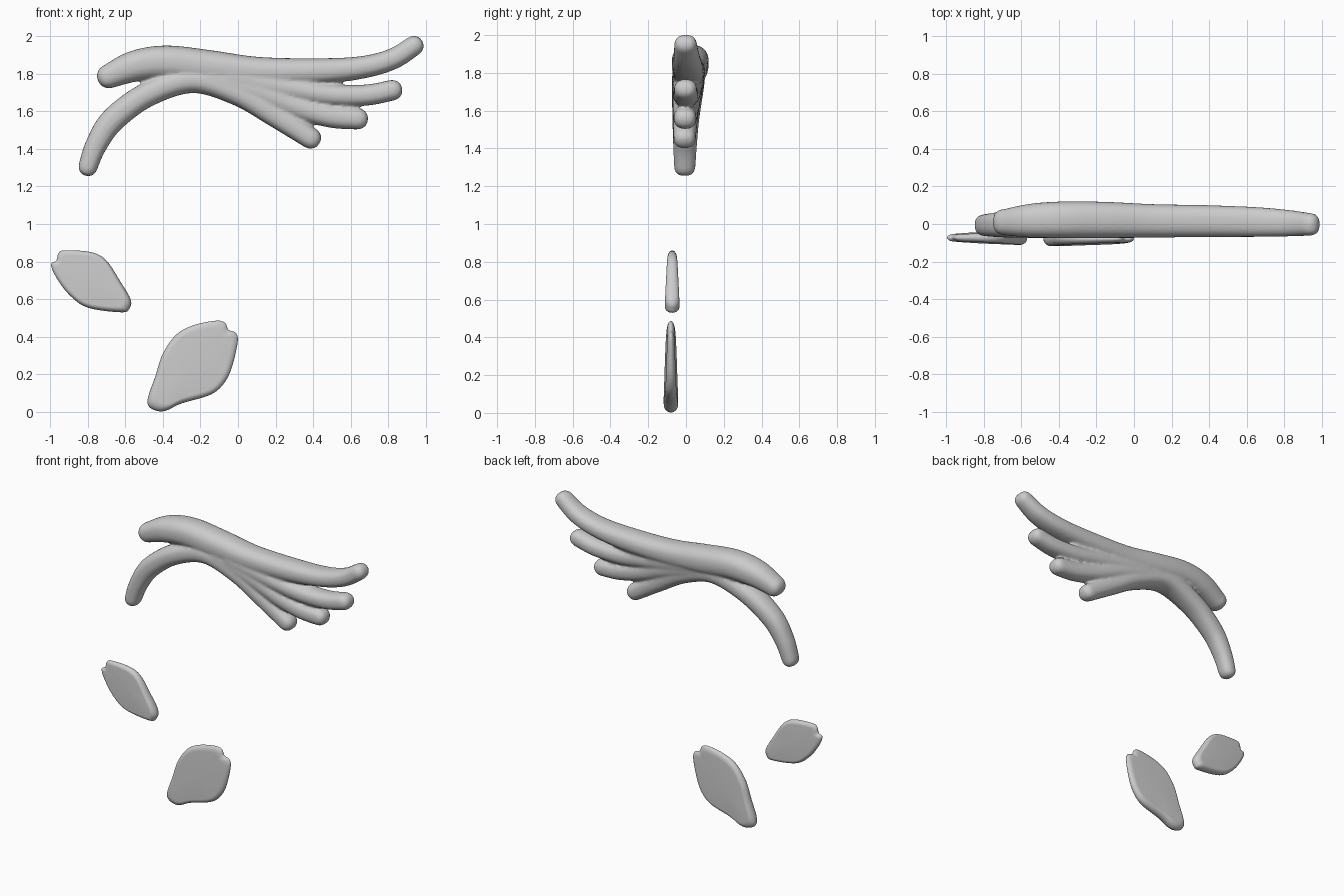
import bpy, bmesh, math
from mathutils import Vector

if "Cube" in bpy.data.objects:
    bpy.data.objects.remove(bpy.data.objects["Cube"])

grey = bpy.data.materials.new("light_grey")
grey.diffuse_color = (0.6, 0.6, 0.6, 1)
grey.use_nodes = True
grey.node_tree.nodes["Principled BSDF"].inputs["Base Color"].default_value = grey.diffuse_color


def spline(pts, steps, closed=False):
    """Catmull-Rom samples through points of any dimension."""
    n, out = len(pts), []
    get = (lambda i: Vector(pts[i % n])) if closed else (lambda i: Vector(pts[max(0, min(n - 1, i))]))
    for i in range(n if closed else n - 1):
        a, b, c, d = (get(i + k) for k in (-1, 0, 1, 2))
        for s in range(steps):
            t = s / steps
            out.append(0.5 * (2 * b + (c - a) * t + (2 * a - 5 * b + 4 * c - d) * t * t
                              + (3 * b - a - 3 * c + d) * t ** 3))
    if not closed:
        out.append(get(n - 1))
    return out


def skin(bm, rings):
    """Bridge closed rings of equal size and cap both ends."""
    vs = [[bm.verts.new(p) for p in r] for r in rings]
    n = len(vs[0])
    for a, b in zip(vs, vs[1:]):
        for i in range(n):
            bm.faces.new((a[i], a[(i + 1) % n], b[(i + 1) % n], b[i]))
    for r in (vs[0], vs[-1]):
        c = bm.verts.new(sum((v.co for v in r), Vector()) / n)
        for i in range(n):
            bm.faces.new((r[i], r[(i + 1) % n], c))


def finish(bm, name):
    bmesh.ops.recalc_face_normals(bm, faces=bm.faces)
    me = bpy.data.meshes.new(name)
    bm.to_mesh(me)
    bm.free()
    me.materials.append(grey)
    for p in me.polygons:
        p.use_smooth = True
    ob = bpy.data.objects.new(name, me)
    bpy.context.collection.objects.link(ob)
    return ob


def limb(bm, pts):
    """Round-ended tube; each point is x, z, in-plane radius, y front, y back."""
    path = spline(pts, 8)
    frames = []
    for i, p in enumerate(path):
        q, r = path[max(0, i - 1)], path[min(len(path) - 1, i + 1)]
        t = Vector((r[0] - q[0], 0, r[1] - q[1])).normalized()
        frames.append((Vector((p[0], (p[3] + p[4]) / 2, p[1])), t, p[2], (p[4] - p[3]) / 2))
    caps = [math.radians(a) for a in (80, 65, 50, 35, 18)]

    def cap(f, sign, angs):
        c, t, r, d = f
        return [(c + t * sign * r * math.sin(a), t, r * math.cos(a) ** 0.9, d * math.cos(a) ** 0.6) for a in angs]
    frames = cap(frames[0], -1, caps) + frames + cap(frames[-1], 1, caps[::-1])
    rings = []
    for c, t, r, d in frames:
        nrm = Vector((-t.z, 0, t.x))
        ring = []
        for k in range(28):
            a = 2 * math.pi * k / 28
            ca, sa = math.cos(a), math.sin(a)
            e = 0.85
            ring.append(c + nrm * r * math.copysign(abs(ca) ** e, ca)
                        + Vector((0, d * math.copysign(abs(sa) ** e, sa), 0)))
        rings.append(ring)
    skin(bm, rings)


# winged branch: four fanned feathers and a drooping arm, fused together
bm = bmesh.new()
limb(bm, [(-.685, 1.787, .065, -.06, .08), (-.55, 1.84, .083, -.072, .108), (-.38, 1.86, .09, -.075, .12),
          (-.15, 1.835, .09, -.075, .118), (.1, 1.812, .078, -.072, .106), (.4, 1.812, .07, -.07, .1),
          (.65, 1.832, .06, -.068, .09), (.82, 1.877, .056, -.066, .075), (.935, 1.948, .053, -.062, .058)])
limb(bm, [(-.798, 1.306, .051, -.063, .05), (-.755, 1.42, .058, -.068, .058), (-.665, 1.555, .066, -.072, .07),
          (-.48, 1.69, .066, -.075, .09), (-.24, 1.765, .068, -.076, .1), (0, 1.695, .066, -.074, .085),
          (.2, 1.576, .062, -.07, .065), (.385, 1.458, .057, -.066, .052)])
limb(bm, [(-.15, 1.78, .07, -.073, .1), (.12, 1.7, .066, -.072, .085), (.33, 1.617, .062, -.07, .07),
          (.5, 1.572, .06, -.068, .06), (.635, 1.56, .057, -.065, .055)])
limb(bm, [(-.05, 1.78, .07, -.073, .1), (.25, 1.725, .062, -.071, .085), (.48, 1.688, .058, -.07, .075),
          (.68, 1.686, .056, -.068, .065), (.82, 1.712, .055, -.063, .058)])
branch = finish(bm, "winged_branch")
rm = branch.modifiers.new("fuse", 'REMESH')
rm.mode, rm.voxel_size, rm.use_smooth_shade = 'VOXEL', 0.01, True
sm = branch.modifiers.new("soften", 'SMOOTH')
sm.factor, sm.iterations = 0.5, 5


def petal(name, outline, notch, tip, yc):
    """Flat rounded petal, thin at the notch and thicker at the tip."""
    pts = spline(outline, 6, True)
    cen = sum(pts, Vector((0, 0))) / len(pts)
    base, axis = Vector(notch), Vector(tip) - Vector(notch)
    rings = []
    for k in range(-8, 9):
        a = k / 8 * math.pi / 2
        s = 1 - 0.17 * (1 - math.cos(a))
        ring = []
        for p in pts:
            q = cen + (p - cen) * s
            u = max(0, min(1, (q - base).dot(axis) / axis.length_squared))
            ring.append(Vector((q.x, yc + (0.018 + 0.021 * u) * math.sin(a), q.y)))
        rings.append(ring)
    bm = bmesh.new()
    skin(bm, rings)
    finish(bm, name)


# two fallen petals
petal("small_petal", [(-.995, .785), (-.967, .805), (-.955, .845), (-.92, .86), (-.78, .85), (-.7, .805),
                      (-.63, .7), (-.572, .6), (-.578, .55), (-.62, .53), (-.8, .555), (-.9, .625), (-.97, .72)],
      (-.96, .83), (-.6, .56), -.073)
petal("large_petal", [(-.12, .485), (-.07, .475), (-.05, .437), (-.012, .42), (-.002, .37), (-.035, .23),
                      (-.08, .145), (-.15, .09), (-.3, .045), (-.38, .008), (-.43, .005), (-.475, .03),
                      (-.478, .08), (-.44, .19), (-.4, .31), (-.33, .41), (-.24, .46)],
      (-.03, .45), (-.44, .04), -.08)
